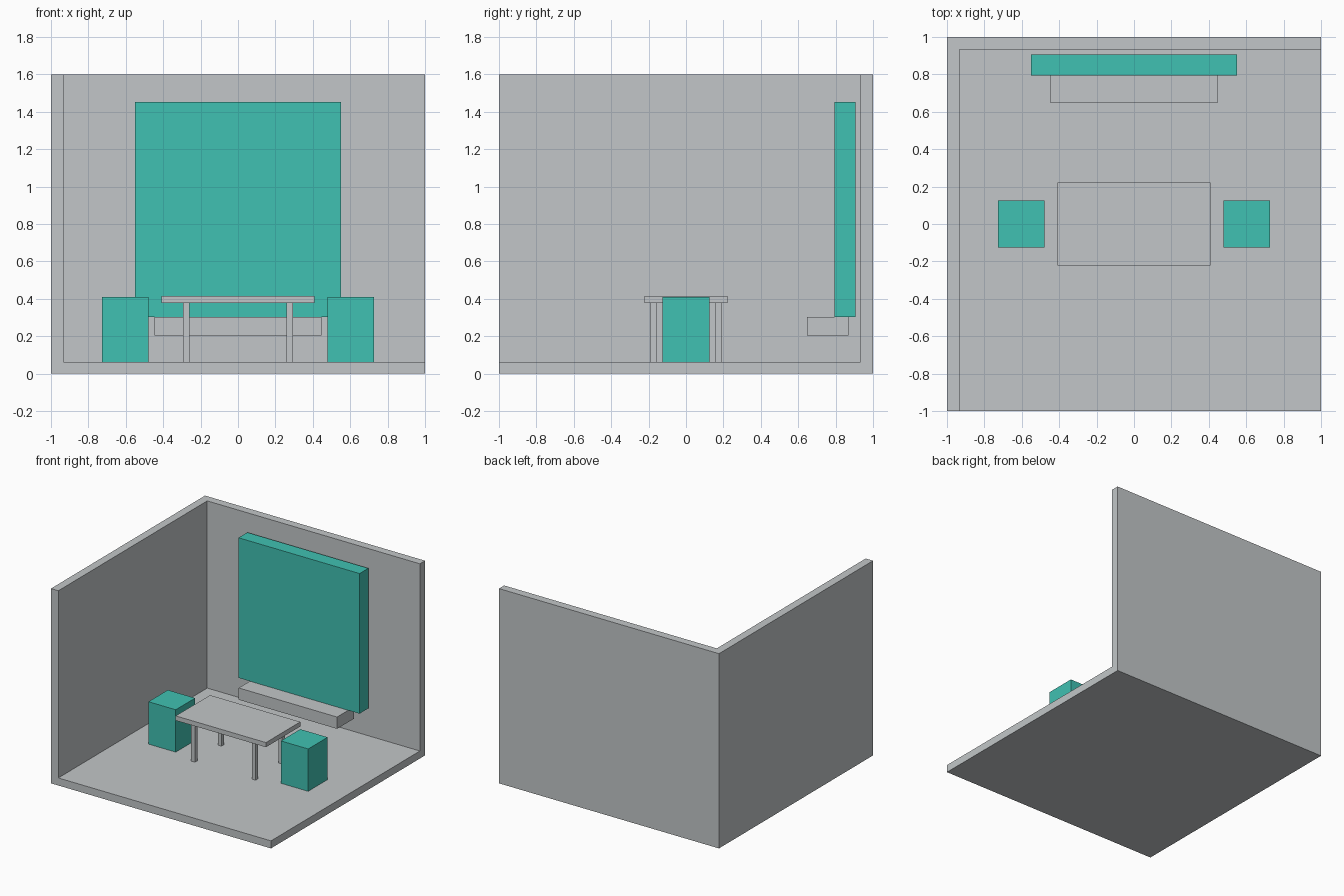
import bpy

if "Cube" in bpy.data.objects:
    bpy.data.objects.remove(bpy.data.objects["Cube"])


def material(name, rgb):
    m = bpy.data.materials.new(name)
    m.diffuse_color = (*rgb, 1.0)
    m.use_nodes = True
    m.node_tree.nodes["Principled BSDF"].inputs["Base Color"].default_value = m.diffuse_color
    return m


GREY = material("light_grey", (0.54, 0.565, 0.578))
TEAL = material("teal", (0.051, 0.533, 0.445))


def box(name, x, y, z, mat):
    """Axis-aligned box from (min, max) ranges."""
    bpy.ops.mesh.primitive_cube_add(size=1)
    o = bpy.context.object
    o.name = name
    ranges = (x, y, z)
    for v in o.data.vertices:
        v.co = [r[0] if c < 0 else r[1] for c, r in zip(v.co, ranges)]
    o.data.materials.append(mat)
    return o


FLOOR = 0.062
WALL = 0.933

# Room shell: a block hollowed out to leave floor, back wall and left wall
room = box("room_shell", (-1, 1), (-1, 1), (0, 1.6), GREY)
cutter = box("room_cutter", (-WALL, 1.5), (-1.5, WALL), (FLOOR, 2), GREY)
cutter.hide_render = True
cutter.hide_set(True)
cut = room.modifiers.new("hollow", 'BOOLEAN')
cut.operation = 'DIFFERENCE'
cut.solver = 'EXACT'
cut.object = cutter

# Panel and shelf by the back wall
box("wall_panel", (-0.55, 0.55), (0.793, 0.907), (0.302, 1.453), TEAL)
box("wall_shelf", (-0.447, 0.447), (0.648, 0.868), (0.205, 0.302), GREY)

# Table
box("table_top", (-0.41, 0.41), (-0.223, 0.223), (0.377, 0.415), GREY)
for sx, side in ((-1, "left"), (1, "right")):
    for sy, end in ((-1, "front"), (1, "back")):
        box(f"table_leg_{end}_{side}",
            sorted((sx * 0.259, sx * 0.293)),
            sorted((sy * 0.156, sy * 0.19)),
            (FLOOR, 0.377), GREY)

    # Stool on each end of the table
    box(f"stool_{side}", sorted((sx * 0.478, sx * 0.726)),
        (-0.126, 0.126), (FLOOR, 0.41), TEAL)
